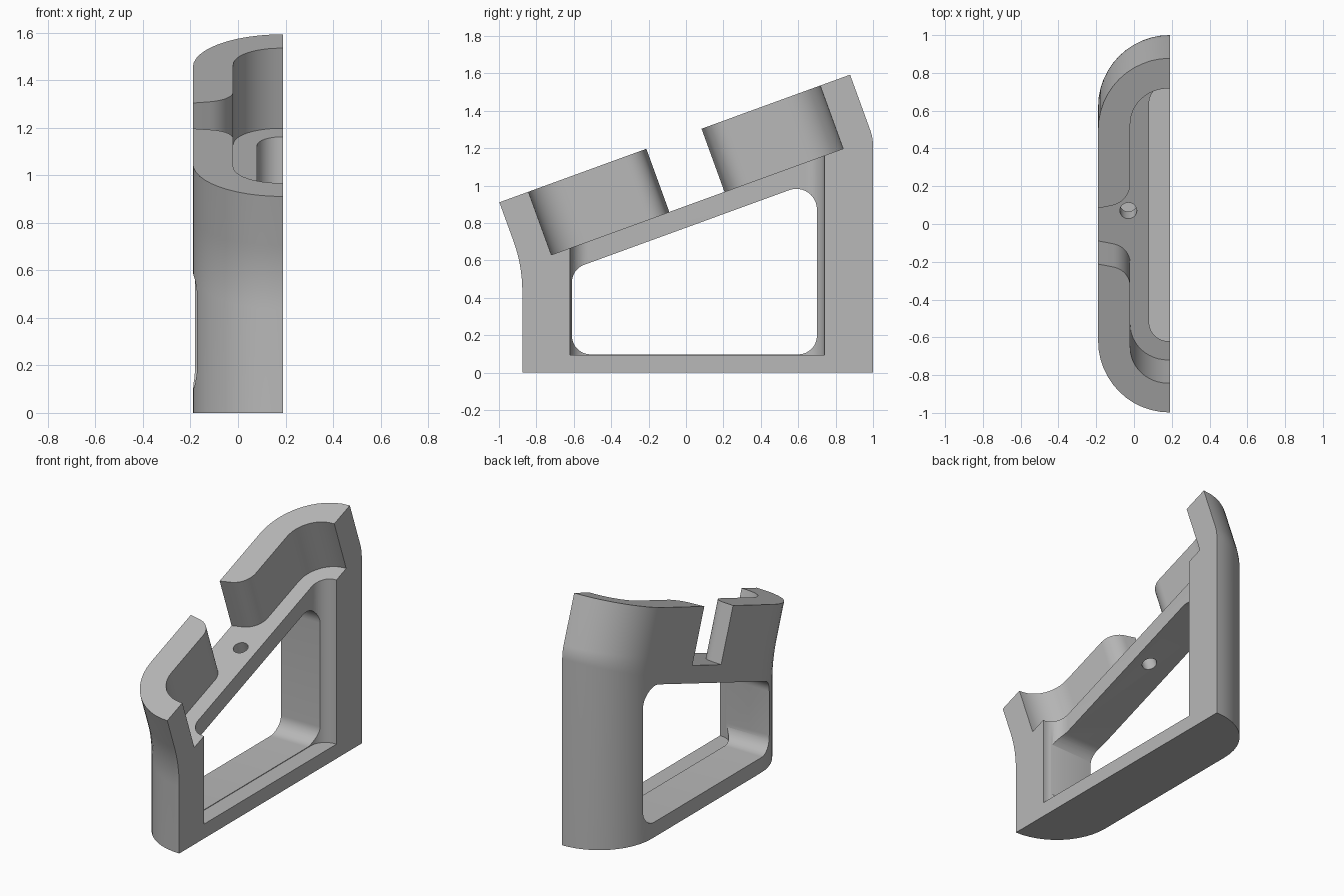
import bpy, bmesh
from math import cos, sin, tan, pi, radians
from mathutils import Vector

cube = bpy.data.objects.get("Cube")
if cube:
    bpy.data.objects.remove(cube, do_unlink=True)

SLOPE = radians(20)
ORIGIN = Vector((0, 0, 0.892))               # tilted pocket floor at y = 0
U = Vector((0, cos(SLOPE), sin(SLOPE)))      # along the tilted floor
N = Vector((0, -sin(SLOPE), cos(SLOPE)))     # away from the tilted floor
X, Y, Z = Vector((1, 0, 0)), Vector((0, 1, 0)), Vector((0, 0, 1))
HALF, RIM = 0.19, 0.359

grey = bpy.data.materials.new("plain grey")
grey.use_nodes = True
colour = (0.48, 0.48, 0.48, 1)
grey.diffuse_color = colour
grey.node_tree.nodes["Principled BSDF"].inputs["Base Color"].default_value = colour


def fillet(prev, corner, nxt, r, steps=12):
    """Arc points that round one corner of a 2D path."""
    p, c, q = Vector(prev), Vector(corner), Vector(nxt)
    a, b = (p - c).normalized(), (q - c).normalized()
    half = a.angle(b) / 2
    mid = c + (a + b).normalized() * r / sin(half)
    start = c + a * r / tan(half) - mid
    end = c + b * r / tan(half) - mid
    sweep = pi - 2 * half
    return [mid + (start * sin((1 - i / steps) * sweep) + end * sin(i / steps * sweep)) / sin(sweep)
            for i in range(steps + 1)]


def outline(corners):
    """Closed 2D outline from (a, b, radius) corners."""
    pts = []
    for i, (a, b, r) in enumerate(corners):
        before, after = corners[i - 1][:2], corners[(i + 1) % len(corners)][:2]
        pts += fillet(before, (a, b), after, r) if r else [Vector((a, b))]
    return pts


def loft(name, rings):
    """Capped solid through matching rings of points."""
    bm = bmesh.new()
    loops = [[bm.verts.new(p) for p in ring] for ring in rings]
    n = len(loops[0])
    for low, high in zip(loops, loops[1:]):
        for i in range(n):
            j = (i + 1) % n
            bm.faces.new((low[i], low[j], high[j], high[i]))
    bm.faces.new(loops[0])
    bm.faces.new(loops[-1])
    bmesh.ops.recalc_face_normals(bm, faces=bm.faces)
    mesh = bpy.data.meshes.new(name)
    bm.to_mesh(mesh)
    bm.free()
    mesh.materials.append(grey)
    obj = bpy.data.objects.new(name, mesh)
    bpy.context.collection.objects.link(obj)
    return obj


def prism(name, pts, origin, a, b, axis, start, end):
    """Extrude a 2D outline lying in the plane of a and b."""
    return loft(name, [[origin + a * p.x + b * p.y + axis * h for p in pts]
                       for h in (start, end)])


def wall_path(y, radius):
    """Side profile of an end wall: upright, then leaning back."""
    knee = ORIGIN + U * (y / cos(SLOPE))
    top = knee + N * RIM
    path = [Vector((y, 0))] + fillet((y, 0), knee.yz, top.yz, radius, 8) + [top.yz]
    return [Vector((0, p.x, p.y)) for p in path]


# Half shell with rounded ends, swept from the flat base to the tilted rim
front, back = -0.875, 1.0
plan = outline([(front, HALF, 0), (front, -HALF, 0.379),
                (back, -HALF, 0.379), (back, HALF, 0)])
body = loft("half_stand_body", [
    [f.lerp(b, (p.x - front) / (back - front)) + X * p.y for p in plan]
    for f, b in zip(wall_path(front, 0.8), wall_path(back, 0.25))])

# Tilted pocket, including the flared slot through the side wall
pocket = prism("pocket_cutter", outline([
    (-0.766, 0.4, 0), (-0.766, -0.02, 0.2), (-0.13, -0.02, 0.111), (-0.095, -HALF, 0),
    (-0.095, -0.4, 0), (0.219, -0.4, 0), (0.219, -HALF, 0), (0.255, -0.02, 0.125),
    (0.894, -0.02, 0.2), (0.894, 0.4, 0)]), ORIGIN, U, X, N, 0, 0.8)

# Upright cavity beneath the pocket
cavity = prism("cavity_cutter", outline([
    (-0.62, 0.4, 0), (-0.62, 0.08, 0.1), (0.74, 0.08, 0.1), (0.74, 0.4, 0)]),
    Vector(), Y, X, Z, 0.094, 1.25)

# Side window with a sloping top
window = prism("window_cutter", outline([
    (-0.61, 0.098, 0.1), (0.70, 0.098, 0.1), (0.70, 1.03, 0.11), (-0.61, 0.553, 0.1)]),
    Vector(), Y, Z, X, -0.5, 0.15)

# Small screw hole square to the tilted floor
ring = [Vector((0.075 + 0.045 * cos(i * pi / 16), -0.03 + 0.045 * sin(i * pi / 16)))
        for i in range(32)]
hole = prism("hole_cutter", ring, ORIGIN, U, X, N, -0.2, 0.1)

bpy.ops.object.select_all(action='DESELECT')
body.select_set(True)
bpy.context.view_layer.objects.active = body
for cutter in (pocket, cavity, window, hole):
    cutter.hide_render = True
    mod = body.modifiers.new(cutter.name, 'BOOLEAN')
    mod.operation, mod.solver, mod.object = 'DIFFERENCE', 'EXACT', cutter
    bpy.ops.object.modifier_apply(modifier=mod.name)
    bpy.data.objects.remove(cutter, do_unlink=True)

bpy.ops.object.shade_smooth_by_angle(angle=radians(30))
